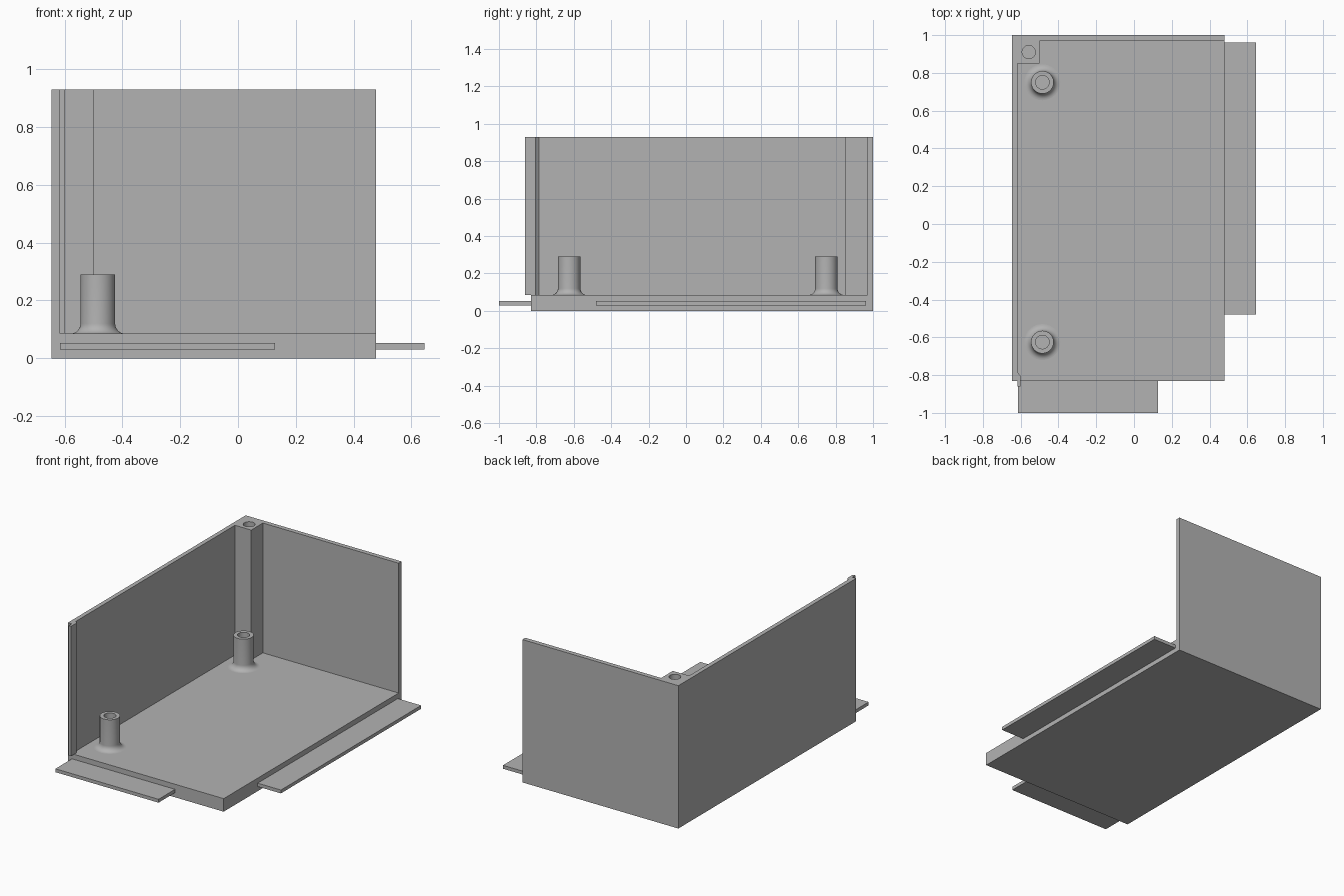
import bpy, bmesh, math

cube = bpy.data.objects.get("Cube")
if cube:
    bpy.data.objects.remove(cube, do_unlink=True)

grey = bpy.data.materials.new("plain grey")
grey.use_nodes = True
grey.diffuse_color = (0.45, 0.45, 0.45, 1)
grey.node_tree.nodes["Principled BSDF"].inputs["Base Color"].default_value = grey.diffuse_color


def finish(name, bm):
    bmesh.ops.recalc_face_normals(bm, faces=bm.faces)
    mesh = bpy.data.meshes.new(name)
    bm.to_mesh(mesh)
    bm.free()
    mesh.materials.append(grey)
    obj = bpy.data.objects.new(name, mesh)
    bpy.context.collection.objects.link(obj)
    return obj


def select_only(obj):
    bpy.ops.object.select_all(action='DESELECT')
    obj.select_set(True)
    bpy.context.view_layer.objects.active = obj


def prism(name, outline, z0, z1):
    """Extrude a plan outline from z0 to z1."""
    bm = bmesh.new()
    face = bm.faces.new([bm.verts.new((x, y, z0)) for x, y in outline])
    top = bmesh.ops.extrude_face_region(bm, geom=[face])["geom"]
    verts = [v for v in top if isinstance(v, bmesh.types.BMVert)]
    bmesh.ops.translate(bm, verts=verts, vec=(0, 0, z1 - z0))
    return finish(name, bm)


def slab(name, x0, x1, y0, y1, z0, z1):
    return prism(name, [(x0, y0), (x1, y0), (x1, y1), (x0, y1)], z0, z1)


def lathe(name, profile, centre, steps=48):
    """Spin a closed (radius, z) profile around a vertical axis."""
    bm = bmesh.new()
    rings = []
    for i in range(steps):
        a = math.tau * i / steps
        rings.append([bm.verts.new((centre[0] + r * math.cos(a), centre[1] + r * math.sin(a), z))
                      for r, z in profile])
    n = len(profile)
    for i in range(steps):
        a, b = rings[i], rings[(i + 1) % steps]
        for j in range(n):
            k = (j + 1) % n
            bm.faces.new((a[j], b[j], b[k], a[k]))
    obj = finish(name, bm)
    select_only(obj)
    bpy.ops.object.shade_smooth_by_angle(angle=math.radians(35))
    return obj


left, right, front, back = -0.645, 0.478, -0.83, 1.0
inner_x, inner_y = -0.617, 0.97
floor, top = 0.085, 0.93

# Floor plate and the two walls with their square corner post
slab("floor_plate", inner_x, right, front, inner_y, 0, floor)
walls = prism("corner_walls", [
    (left, front), (inner_x, front), (inner_x, 0.85), (-0.5, 0.85),
    (-0.5, inner_y), (right, inner_y), (right, back), (left, back)], 0, top)

# Screw hole down the corner post
bm = bmesh.new()
bmesh.ops.create_cone(bm, cap_ends=True, segments=40, radius1=0.035, radius2=0.035, depth=1)
bmesh.ops.translate(bm, verts=bm.verts, vec=(-0.557, 0.91, floor + 0.5))
cutter = finish("post_hole_cutter", bm)
cutter.hide_render = True
cut = walls.modifiers.new("screw hole", 'BOOLEAN')
cut.operation = 'DIFFERENCE'
cut.solver = 'EXACT'
cut.object = cutter
select_only(walls)
bpy.ops.object.modifier_apply(modifier=cut.name)
bpy.data.objects.remove(cutter, do_unlink=True)
bpy.ops.object.shade_smooth_by_angle(angle=math.radians(30))

# Chamfered lip at the front end of the side wall
prism("wall_lip", [(inner_x, -0.86), (-0.6, -0.86), (-0.6, -0.805), (inner_x, -0.785)], floor, top)

# Thin tabs on the open edges
slab("side_tab", right, 0.645, -0.48, 0.962, 0.03, 0.052)
slab("front_tab", -0.615, 0.128, -1.0, front, 0.03, 0.052)

# Hollow screw standoffs with a flared foot
flare = 0.035
profile = [(0.036, floor), (0.036, 0.29), (0.06, 0.29)]
for i in range(9):
    a = math.pi / 2 * i / 8
    profile.append((0.06 + flare * (1 - math.cos(a)), floor + flare * (1 - math.sin(a))))
for name, y in (("front_standoff", -0.625), ("back_standoff", 0.75)):
    lathe(name, profile, (-0.485, y))
